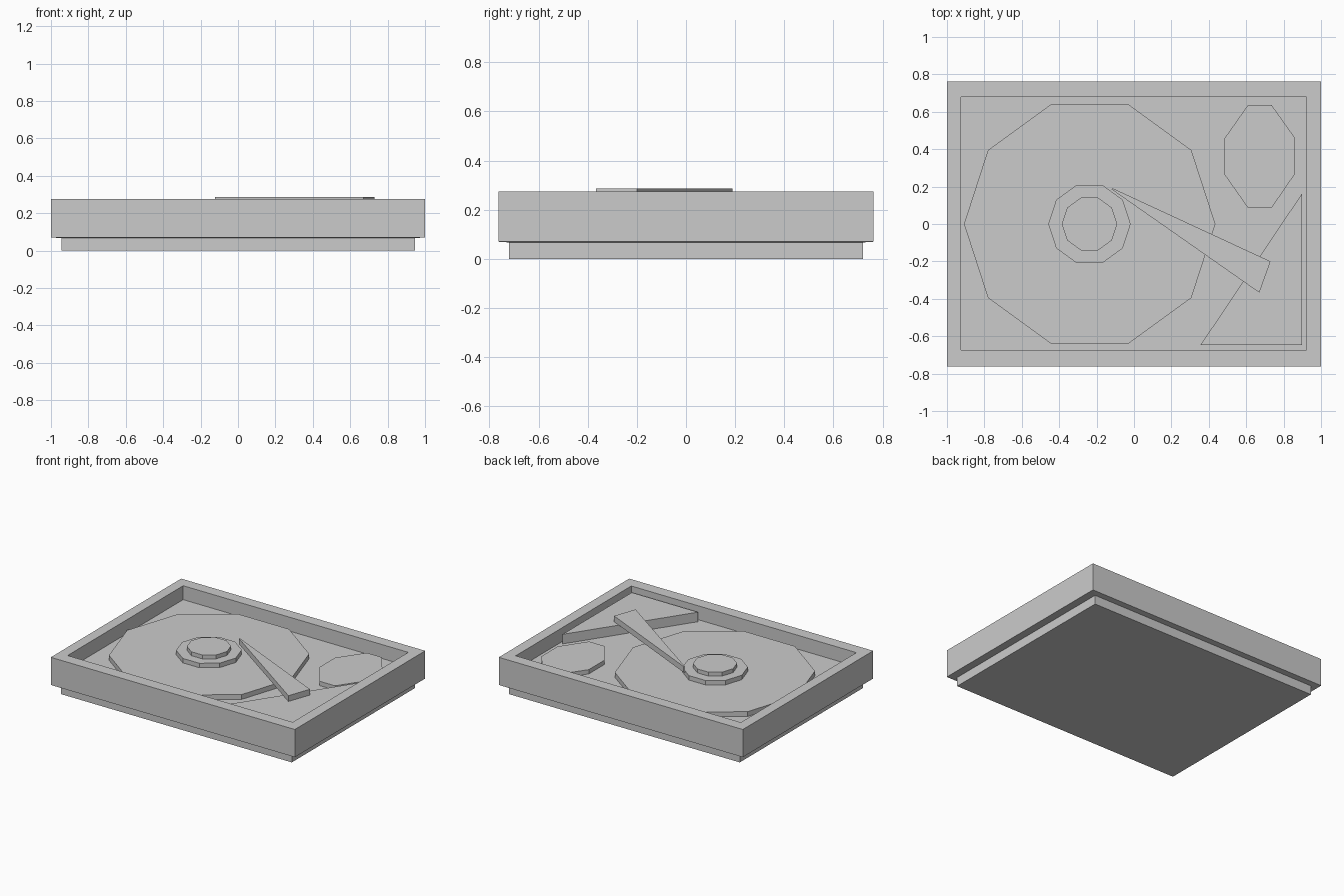
import bpy, bmesh
from math import cos, sin, tau

if "Cube" in bpy.data.objects:
    bpy.data.objects.remove(bpy.data.objects["Cube"])


def prism(name, outline, z0, z1):
    """Solid prism from a counter-clockwise outline."""
    bm = bmesh.new()
    low = [bm.verts.new((x, y, z0)) for x, y in outline]
    top = [bm.verts.new((x, y, z1)) for x, y in outline]
    bm.faces.new(low[::-1])
    bm.faces.new(top)
    for i in range(len(low)):
        j = (i + 1) % len(low)
        bm.faces.new((low[i], low[j], top[j], top[i]))
    finish(name, bm)


def finish(name, bm):
    bmesh.ops.recalc_face_normals(bm, faces=bm.faces)
    mesh = bpy.data.meshes.new(name)
    bm.to_mesh(mesh)
    bm.free()
    bpy.context.collection.objects.link(bpy.data.objects.new(name, mesh))


def rect(x0, x1, y0, y1):
    return [(x0, y0), (x1, y0), (x1, y1), (x0, y1)]


def decagon(cx, r):
    return [(cx + r * cos(tau * i / 10), r * sin(tau * i / 10)) for i in range(10)]


FLOOR = 0.172
OUTER = rect(-1, 1, -0.763, 0.763)
INNER = rect(-0.924, 0.921, -0.675, 0.678)

# Drive case: stepped base, overhanging body and recessed tray as one skin
bm = bmesh.new()
base = rect(-0.945, 0.945, -0.72, 0.72)
levels = [(base, 0), (base, 0.067), (OUTER, 0.07), (OUTER, 0.275),
          (INNER, 0.275), (INNER, FLOOR)]
rings = [[bm.verts.new((x, y, z)) for x, y in pts] for pts, z in levels]
for a, b in zip(rings, rings[1:]):
    for i in range(4):
        j = (i + 1) % 4
        bm.faces.new((a[i], a[j], b[j], b[i]))
bm.faces.new(rings[0][::-1])
bm.faces.new(rings[-1])
finish("case", bm)

# Disc and its two-step hub
prism("platter", decagon(-0.237, 0.672), FLOOR, 0.208)
prism("hub_ring", decagon(-0.238, 0.22), 0.208, 0.241)
prism("hub_cap", decagon(-0.238, 0.148), 0.241, 0.27)

# Corner block, reading arm and pad
prism("corner_block", [(0.355, -0.648), (0.898, -0.648), (0.898, 0.163)], FLOOR, 0.243)
prism("arm", [(-0.122, 0.187), (0.67, -0.367), (0.73, -0.2), (-0.112, 0.19)], 0.243, 0.286)
prism("pad", [(0.61, 0.085), (0.735, 0.085), (0.862, 0.27), (0.862, 0.458),
              (0.735, 0.637), (0.61, 0.637), (0.48, 0.452), (0.48, 0.27)], FLOOR, 0.204)
